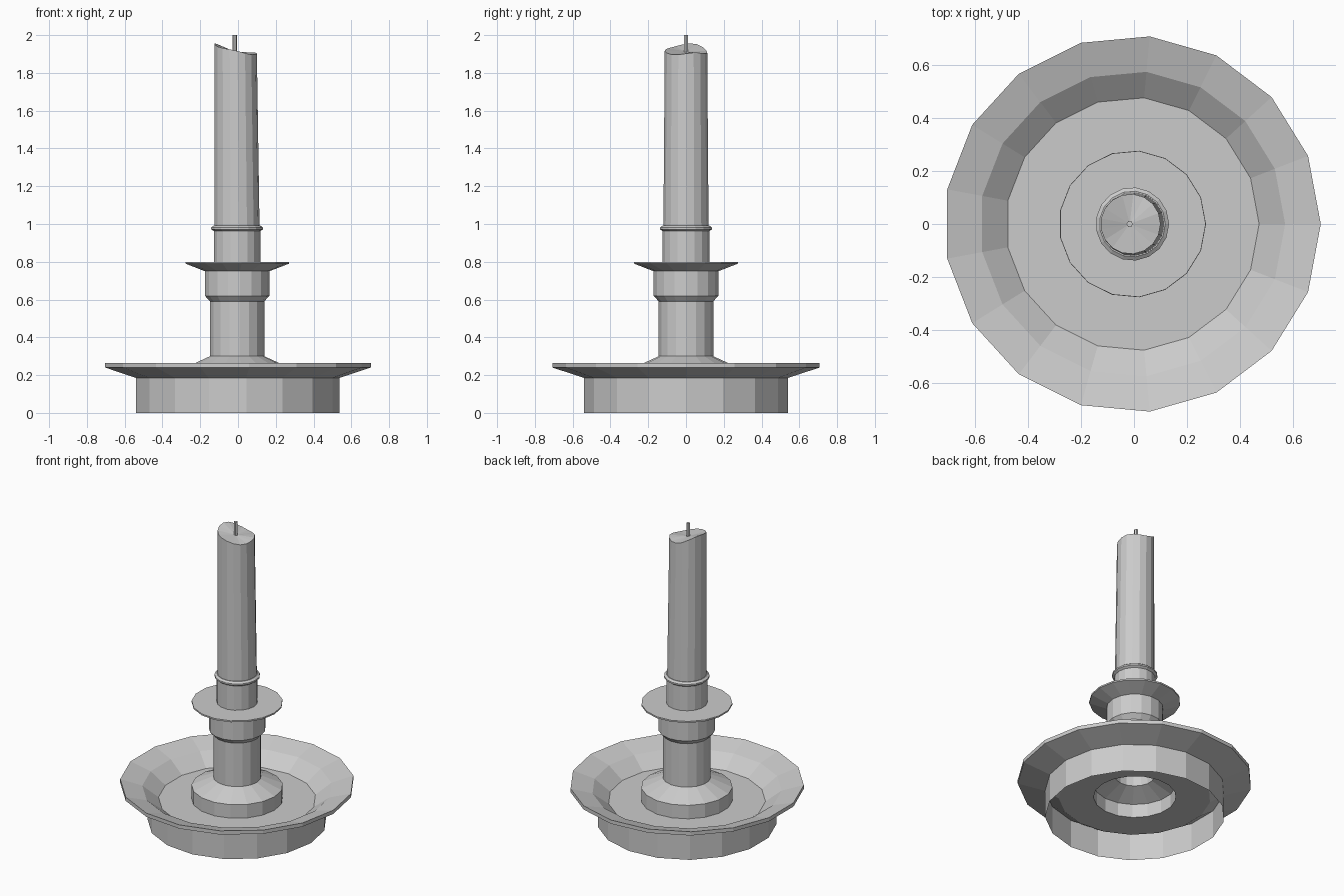
import bpy
import bmesh
from math import sin, cos, tau

if "Cube" in bpy.data.objects:
    bpy.data.objects.remove(bpy.data.objects["Cube"], do_unlink=True)

SIDES = 17
CENTRE = -0.006

# One plain grey material
grey = bpy.data.materials.new("plain_grey")
grey.use_nodes = True
colour = (0.6, 0.6, 0.6, 1)
grey.diffuse_color = colour
grey.node_tree.nodes["Principled BSDF"].inputs["Base Color"].default_value = colour


def finish(name, bm):
    mesh = bpy.data.meshes.new(name)
    bm.to_mesh(mesh)
    bm.free()
    mesh.materials.append(grey)
    obj = bpy.data.objects.new(name, mesh)
    bpy.context.collection.objects.link(obj)
    return obj


def ring(bm, r, height, x=CENTRE, sides=SIDES):
    """A loop of vertices; height is a number or a function of the angle."""
    loop = []
    for i in range(sides):
        a = tau * i / sides
        z = height(a) if callable(height) else height
        loop.append(bm.verts.new((x + r * cos(a), r * sin(a), z)))
    return loop


def bridge(bm, low, high):
    n = len(low)
    for i in range(n):
        j = (i + 1) % n
        bm.faces.new((low[i], low[j], high[j], high[i]))


def fan(bm, loop, tip):
    for i in range(len(loop)):
        bm.faces.new((loop[i], loop[(i + 1) % len(loop)], tip))


def lathe(name, profile, closed=False, cap=False, x=CENTRE, sides=SIDES):
    bm = bmesh.new()
    loops = [ring(bm, r, z, x, sides) for r, z in profile]
    for low, high in zip(loops, loops[1:]):
        bridge(bm, low, high)
    if closed:
        bridge(bm, loops[-1], loops[0])
    if cap:
        bm.faces.new(loops[-1])
    return finish(name, bm)


# Open foot under the dish
lathe("foot_ring", [(0.543, 0), (0.543, 0.185)])

# Hollow dish with raised boss: underside outward, then the top inward
lathe("dish", [
    (0.12, 0.275), (0.25, 0.22), (0.25, 0.13), (0.46, 0.13), (0.543, 0.185),
    (0.709, 0.24), (0.709, 0.265), (0.575, 0.225), (0.477, 0.15),
    (0.277, 0.15), (0.277, 0.24), (0.145, 0.30)])

# Stem with collar, drip plate and socket
lathe("stem", [
    (0.145, 0.30), (0.145, 0.59), (0.172, 0.62), (0.172, 0.75),
    (0.276, 0.79), (0.276, 0.80), (0.124, 0.80), (0.124, 0.962),
    (0.138, 0.972), (0.138, 0.982), (0.124, 0.992)], cap=True)
lathe("stem_bore", [(0.12, 0.275), (0.12, 0.75)], cap=True)


# Candle, slightly tapered to one side, with a slanted, melted top
def melted_rim(a):
    return 1.92 - 0.026 * cos(a) + 0.008 * cos(2 * a) + 0.006 * sin(3 * a)


bm = bmesh.new()
bottom = ring(bm, 0.12, 0.985)
top = ring(bm, 0.113, melted_rim, -0.013)
bridge(bm, bottom, top)
fan(bm, top, bm.verts.new((-0.016, 0, 1.912)))
finish("candle", bm)

# Wick
lathe("wick", [(0.012, 1.90), (0.012, 2.0)], cap=True, x=-0.016, sides=6)
